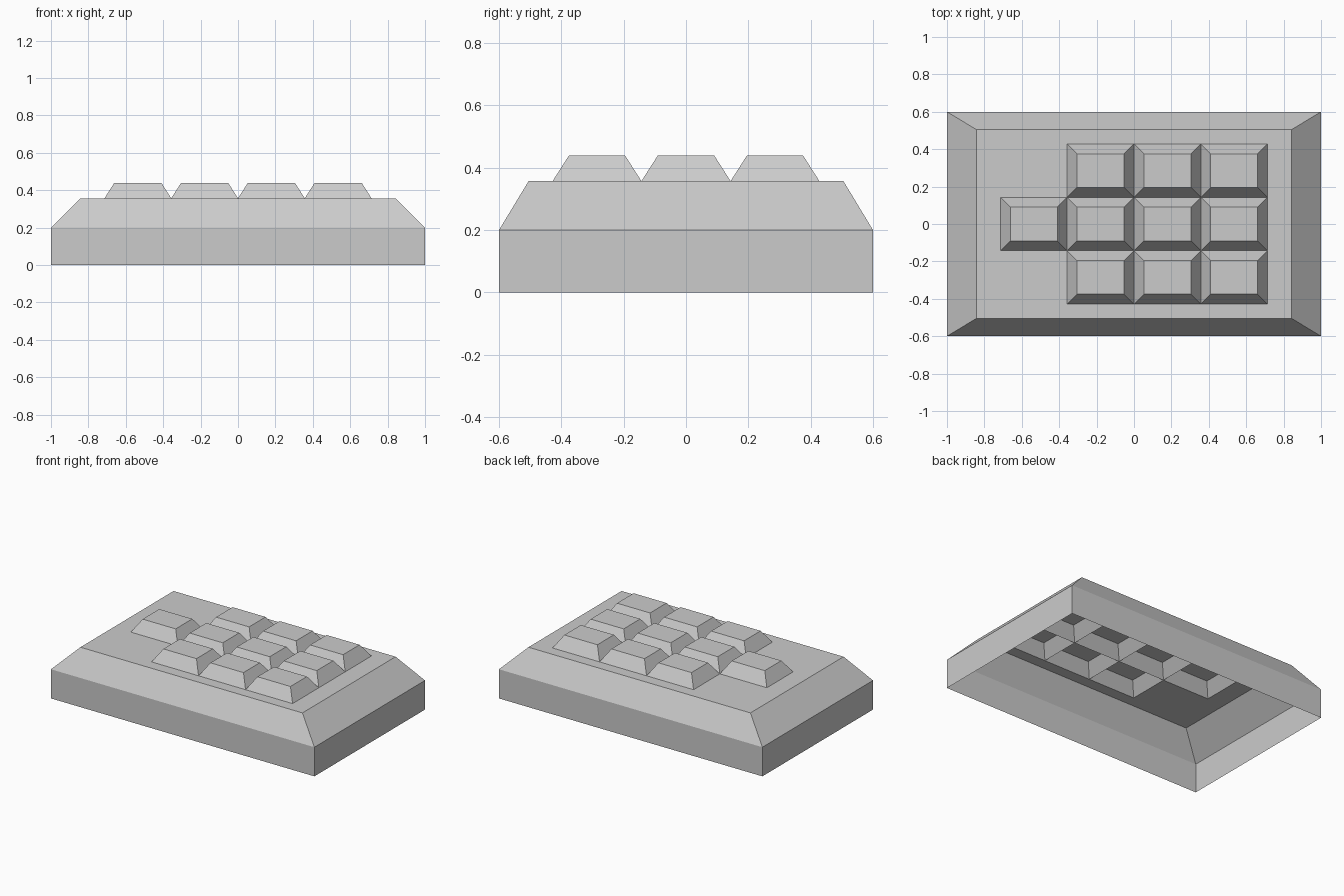
import bpy
import bmesh
from mathutils import Vector

if "Cube" in bpy.data.objects:
    bpy.data.objects.remove(bpy.data.objects["Cube"])

# Grid lines of the top plate: outer rim plus key boundaries
XS = [-0.843, -0.714, -0.357, 0.0, 0.357, 0.714, 0.843]
YS = [-0.505, -0.428, -0.143, 0.143, 0.428, 0.505]
PLATE_Z, SHOULDER_Z, KEY_RISE, KEY_INSET = 0.357, 0.2, 0.083, 0.053
# Key cells: a 3 x 3 block plus one key on the left of the middle row
KEYS = {(i, j) for i in (2, 3, 4) for j in (1, 2, 3)} | {(1, 2)}

bm = bmesh.new()

# Top plate
verts = [[bm.verts.new((x, y, PLATE_Z)) for y in YS] for x in XS]
key_faces = []
for i in range(len(XS) - 1):
    for j in range(len(YS) - 1):
        face = bm.faces.new((verts[i][j], verts[i + 1][j],
                             verts[i + 1][j + 1], verts[i][j + 1]))
        if (i, j) in KEYS:
            key_faces.append(face)


def extrude_rim(edges, scale, z):
    """Extrude an open rim, scale it about the centre and set its height."""
    geom = bmesh.ops.extrude_edge_only(bm, edges=edges)["geom"]
    for v in (g for g in geom if isinstance(g, bmesh.types.BMVert)):
        v.co = Vector((v.co.x * scale[0], v.co.y * scale[1], z))
    return [g for g in geom if isinstance(g, bmesh.types.BMEdge) and g.is_boundary]


# Sloped shoulder and upright walls, open underneath
rim = [e for e in bm.edges if e.is_boundary]
rim = extrude_rim(rim, (1 / 0.843, 0.6 / 0.505), SHOULDER_Z)
extrude_rim(rim, (1, 1), 0)

# Raised, tapered hollow keys
bmesh.ops.inset_individual(bm, faces=key_faces, thickness=KEY_INSET,
                           use_even_offset=True)
for face in key_faces:
    bmesh.ops.translate(bm, verts=face.verts, vec=(0, 0, KEY_RISE))

bmesh.ops.recalc_face_normals(bm, faces=bm.faces)
top = max(bm.faces, key=lambda f: f.calc_center_median().z)
if top.normal.z < 0:
    bmesh.ops.reverse_faces(bm, faces=bm.faces)

mesh = bpy.data.meshes.new("keypad_shell")
bm.to_mesh(mesh)
bm.free()
bpy.context.collection.objects.link(bpy.data.objects.new("keypad_shell", mesh))
